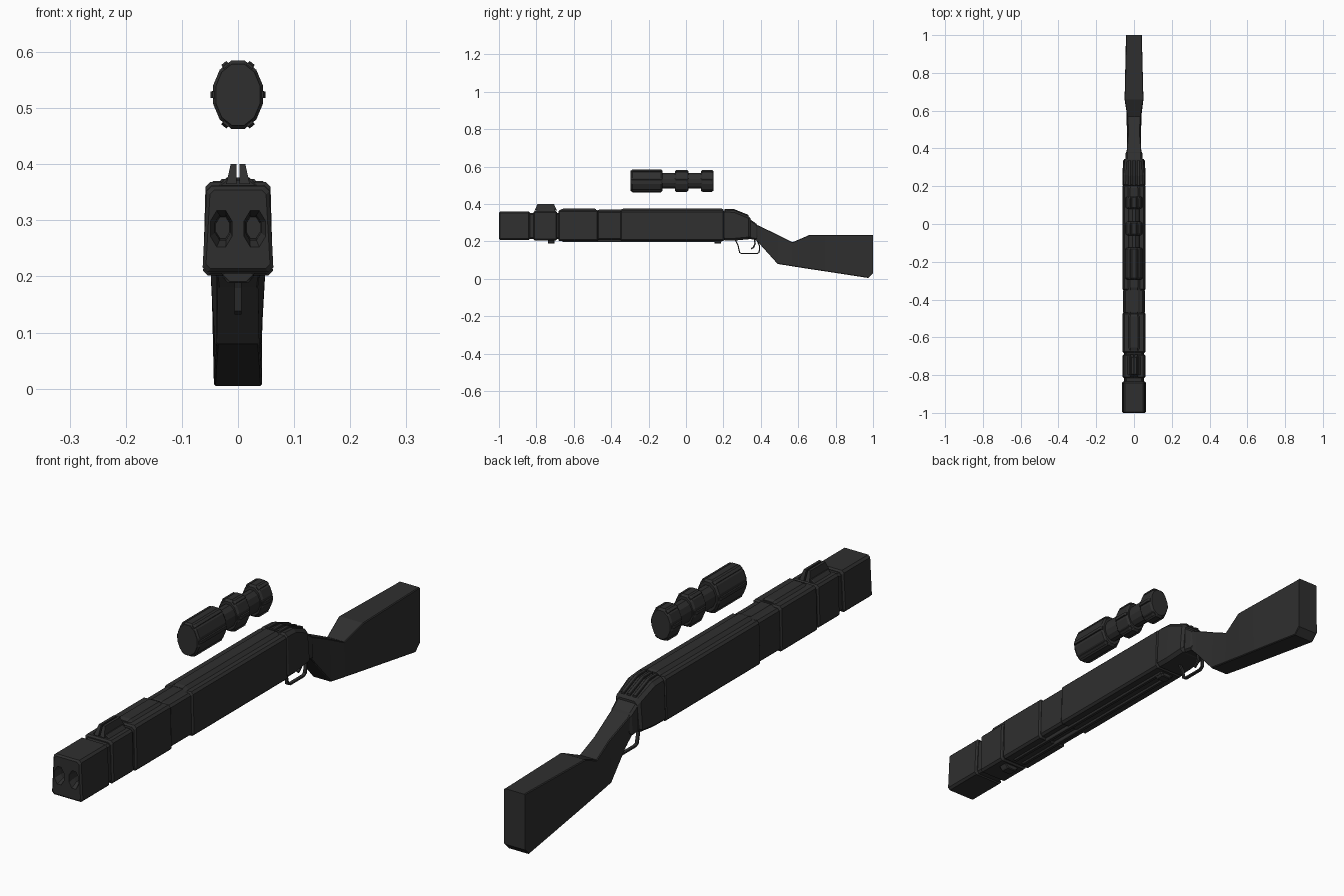
import bpy, bmesh, math
from mathutils import Vector

if "Cube" in bpy.data.objects:
    bpy.data.objects.remove(bpy.data.objects["Cube"])

mat = bpy.data.materials.new("charcoal")
mat.use_nodes = True
colour = (0.028, 0.028, 0.028, 1)
mat.diffuse_color = colour
mat.node_tree.nodes["Principled BSDF"].inputs["Base Color"].default_value = colour


def finish(name, bm):
    bmesh.ops.recalc_face_normals(bm, faces=bm.faces)
    me = bpy.data.meshes.new(name)
    bm.to_mesh(me)
    bm.free()
    me.materials.append(mat)
    ob = bpy.data.objects.new(name, me)
    bpy.context.scene.collection.objects.link(ob)
    return ob


def skin(name, rings):
    """Join equal-length point rings with quads and cap both ends."""
    bm = bmesh.new()
    rows = [[bm.verts.new(p) for p in r] for r in rings]
    n = len(rows[0])
    for a, b in zip(rows, rows[1:]):
        for i in range(n):
            j = (i + 1) % n
            bm.faces.new((a[i], a[j], b[j], b[i]))
    bm.faces.new(rows[0])
    bm.faces.new(rows[-1])
    return finish(name, bm)


def loft(name, sections, c=0.008):
    """Sections are (y, bottom z, bottom half width, top z, top half width), corners cut by c."""
    rings = []
    for y, zb, wb, zt, wt in sections:
        half = [(wb - c, zb), (wb, zb + c), (wt, zt - c), (wt - c, zt)]
        rings.append([(x, y, z) for x, z in half] + [(-x, y, z) for x, z in reversed(half)])
    return skin(name, rings)


def block(name, y0, y1, zb, zt, wb, wt, c=0.008, e=0.006):
    """Tapered block with chamfered corners and ends."""
    small = (zb + e, wb - e, zt - e, wt - e)
    return loft(name, [(y0, *small), (y0 + e, zb, wb, zt, wt),
                       (y1 - e, zb, wb, zt, wt), (y1, *small)], c)


def oval(x, y, z, rx, rz, n, turn=0.0):
    return [(x + rx * math.cos(2 * math.pi * (i + turn) / n), y,
             z + rz * math.sin(2 * math.pi * (i + turn) / n)) for i in range(n)]


# Muzzle block with two stepped oval bores
muzzle = block("muzzle_block", -1.0, -0.835, 0.208, 0.36, 0.063, 0.056)
cutters = []
for x in (-0.030, 0.030):
    cutters.append(skin("bore_cutter", [oval(x, -1.02, 0.285, 0.021, 0.035, 8, .5),
                                        oval(x, -1.0, 0.285, 0.021, 0.035, 8, .5),
                                        oval(x * 0.9, -0.975, 0.287, 0.015, 0.024, 8, .5),
                                        oval(x * 0.9, -0.93, 0.287, 0.013, 0.021, 8, .5)]))
for cut in cutters:
    mod = muzzle.modifiers.new("bore", 'BOOLEAN')
    mod.operation, mod.solver, mod.object = 'DIFFERENCE', 'EXACT', cut
bpy.context.view_layer.update()
drilled = bpy.data.meshes.new_from_object(muzzle.evaluated_get(bpy.context.evaluated_depsgraph_get()))
muzzle.modifiers.clear()
muzzle.data = drilled
for cut in cutters:
    bpy.data.objects.remove(cut)

# Barrel shroud: a core with stepped sleeves
block("shroud_core", -0.85, 0.25, 0.212, 0.352, 0.054, 0.048)
block("front_band", -0.815, -0.69, 0.205, 0.362, 0.060, 0.056)
block("front_sleeve", -0.682, -0.47, 0.202, 0.368, 0.062, 0.058)
block("middle_sleeve", -0.474, -0.345, 0.208, 0.362, 0.057, 0.053)
block("main_body", -0.35, 0.205, 0.203, 0.365, 0.062, 0.058)

# Raised ribs along the top
for nm, y0, y1 in (("front_top_rib", -0.67, -0.48), ("middle_top_rib", -0.48, -0.34),
                   ("rear_top_rib", -0.35, 0.20)):
    lift = 0.370 if nm.startswith("middle") else 0.376
    loft(nm, [(y0, 0.355, 0.042, lift - 0.005, 0.020),
              (y0 + 0.015, 0.355, 0.042, lift, 0.022),
              (y1 - 0.01, 0.355, 0.042, lift, 0.022),
              (y1, 0.355, 0.042, lift - 0.004, 0.020)], 0.002)

# Underside rails and end brackets
for x in (-0.02, 0.02):
    rail = block("bottom_rail", -0.66, 0.19, 0.196, 0.212, 0.008, 0.010, 0.003, 0.003)
    rail.location.x = x
for y in (-0.72, 0.17):
    block("bottom_bracket", y - 0.018, y + 0.018, 0.188, 0.21, 0.022, 0.030, 0.004, 0.003)

# Front sight: two fins with a slit between, on a low base
block("sight_base", -0.80, -0.70, 0.352, 0.374, 0.040, 0.026, 0.003, 0.003)
for s in (-1, 1):
    skin("sight_fin", [[(s * xb, y0, 0.365), (s * xb, y1, 0.365), (s * xt, y1 - 0.016, 0.40),
                        (s * xt, y0 + 0.016, 0.40)]
                       for xb, xt, y0, y1 in ((0.003, 0.003, -0.81, -0.69),
                                              (0.021, 0.013, -0.81, -0.69))])

# Receiver sloping down to the grip
loft("receiver", [(0.195, 0.212, 0.055, 0.358, 0.050), (0.21, 0.205, 0.062, 0.370, 0.056),
                  (0.26, 0.205, 0.061, 0.367, 0.055), (0.335, 0.212, 0.058, 0.335, 0.050),
                  (0.345, 0.216, 0.050, 0.325, 0.042)], 0.012)
for x in (-0.024, 0, 0.024):
    cover = loft("receiver_top_rib", [(0.205, 0.35, 0.009, 0.374, 0.007),
                                      (0.255, 0.35, 0.009, 0.374, 0.007),
                                      (0.335, 0.32, 0.009, 0.342, 0.007)], 0.002)
    cover.location.x = x
loft("receiver_tang", [(0.33, 0.215, 0.046, 0.328, 0.044), (0.375, 0.208, 0.044, 0.296, 0.042),
                       (0.385, 0.218, 0.038, 0.284, 0.037)], 0.008)

# Stock with a slim wrist and a deep butt
loft("stock", [(0.36, 0.222, 0.041, 0.298, 0.040), (0.40, 0.180, 0.036, 0.279, 0.038),
               (0.49, 0.080, 0.038, 0.236, 0.031), (0.57, 0.067, 0.039, 0.196, 0.036),
               (0.66, 0.053, 0.040, 0.235, 0.050), (0.74, 0.041, 0.041, 0.235, 0.048),
               (0.975, 0.005, 0.043, 0.235, 0.042), (1.0, 0.030, 0.043, 0.235, 0.042)], 0.003)


# Trigger guard and trigger as thin square bars
def bars(name, path, hx, t):
    pts = [Vector((0, y, z)) for y, z in path]
    rings = []
    for i, p in enumerate(pts):
        d = (pts[min(i + 1, len(pts) - 1)] - pts[max(i - 1, 0)]).normalized()
        n = Vector((0, -d.z, d.y)) * t
        x = Vector((hx, 0, 0))
        rings.append([p + n + x, p + n - x, p - n - x, p - n + x])
    return skin(name, rings)


bars("trigger_guard", [(0.265, 0.205), (0.278, 0.180), (0.287, 0.140), (0.298, 0.135),
                       (0.380, 0.135), (0.391, 0.142), (0.394, 0.175), (0.380, 0.205)], 0.006, 0.003)
bars("trigger", [(0.368, 0.225), (0.369, 0.190), (0.362, 0.170), (0.348, 0.160)], 0.004, 0.004)

# Scope: a slim tube carrying three ribbed collars
ZC = 0.524


def collar(name, y0, y1, rx, rz, n=12):
    e = 0.008
    skin(name, [oval(0, y, ZC, rx * k, rz * k, n, .5)
                for y, k in ((y0, 0.88), (y0 + e, 1), (y1 - e, 1), (y1, 0.88))])
    # Lengthwise grip ribs on every other side
    for i in range(0, n, 2):
        a = 2 * math.pi * i / n
        mid = Vector((rx * math.cos(a), 0, rz * math.sin(a))) * 0.965
        out = Vector((math.cos(a) / rx, 0, math.sin(a) / rz)).normalized()
        side = Vector((-out.z, 0, out.x)) * 0.007
        rings = []
        for y, h in ((y0 + 0.004, 0.001), (y0 + 0.012, 0.005), (y1 - 0.012, 0.005), (y1 - 0.004, 0.001)):
            c = mid + Vector((0, y, ZC))
            rings.append([c - side - out * 0.004, c + side - out * 0.004,
                          c + side * 0.8 + out * h, c - side * 0.8 + out * h])
        skin(name + "_rib", rings)


skin("scope_tube", [oval(0, y, ZC, 0.034, 0.043, 12, .5) for y in (-0.2, 0.12)])
collar("scope_front_bell", -0.295, -0.125, 0.046, 0.063)
collar("scope_centre_ring", -0.060, 0.013, 0.044, 0.061)
collar("scope_eyepiece", 0.080, 0.147, 0.044, 0.061)
skin("scope_front_lens", [oval(0, y, ZC, 0.041, 0.057, 12, .5) for y in (-0.296, -0.28)])
